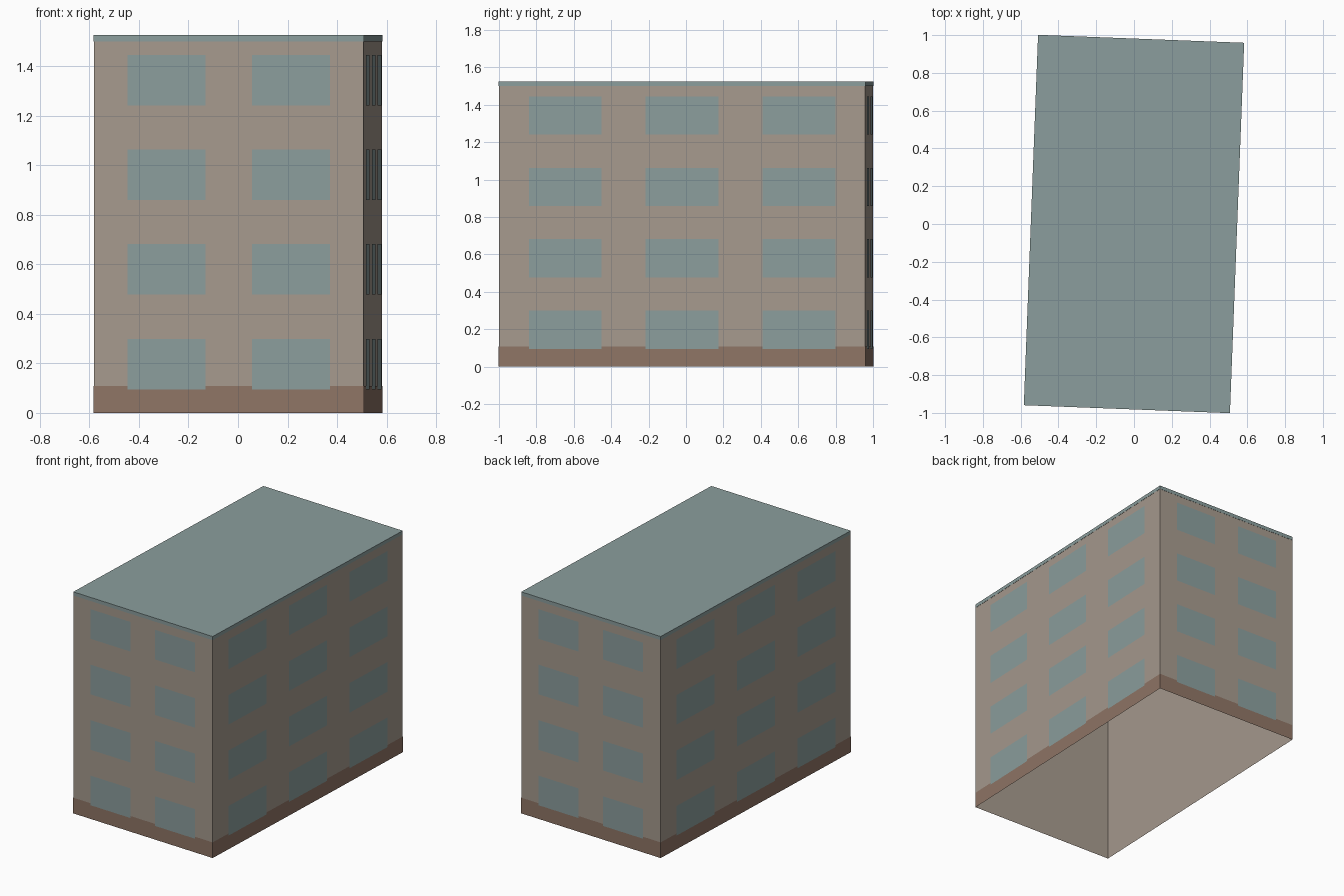
import bpy, bmesh, math
from mathutils import Matrix, Vector

cube = bpy.data.objects.get("Cube")
if cube:
    bpy.data.objects.remove(cube, do_unlink=True)

WIDTH, LENGTH, HEIGHT = 1.09, 1.96, 1.525
TURN = Matrix.Rotation(math.radians(-2.2), 4, "Z")


def material(name, rgb):
    """Flat material from an sRGB 0-255 colour."""
    linear = [((c / 255 + 0.055) / 1.055) ** 2.4 for c in rgb]
    mat = bpy.data.materials.new(name)
    mat.use_nodes = True
    mat.diffuse_color = (*linear, 1)
    bsdf = mat.node_tree.nodes["Principled BSDF"]
    bsdf.inputs["Base Color"].default_value = (*linear, 1)
    bsdf.inputs["Roughness"].default_value = 0.9
    return mat


wall_beige = material("wall beige", (166, 154, 142))
plinth_brown = material("plinth brown", (143, 117, 102))
grey_teal = material("grey teal", (139, 158, 157))


def finish(name, bm, mat):
    bm.transform(TURN)
    mesh = bpy.data.meshes.new(name)
    bm.to_mesh(mesh)
    bm.free()
    mesh.materials.append(mat)
    obj = bpy.data.objects.new(name, mesh)
    bpy.context.collection.objects.link(obj)
    return obj


def shell(name, z0, z1, grow, mat, capped=False):
    """Four outward walls around the plan, open below, optionally capped."""
    bm = bmesh.new()
    x, y = WIDTH / 2 + grow, LENGTH / 2 + grow
    plan = [(-x, -y), (x, -y), (x, y), (-x, y)]
    low = [bm.verts.new((*p, z0)) for p in plan]
    high = [bm.verts.new((*p, z1)) for p in plan]
    for i in range(4):
        j = (i + 1) % 4
        bm.faces.new((low[i], low[j], high[j], high[i]))
    if capped:
        bm.faces.new(high)
    return finish(name, bm, mat)


def windows(name, angle, distance, centres, width, mat):
    """Grid of flat panes on the wall that faces the given direction."""
    bm = bmesh.new()
    spin = Matrix.Rotation(angle, 4, "Z")
    for floor in range(4):
        z0 = 0.095 + floor * 0.382
        for c in centres:
            corners = [(c - width / 2, z0), (c + width / 2, z0),
                       (c + width / 2, z0 + 0.204), (c - width / 2, z0 + 0.204)]
            bm.faces.new([bm.verts.new(spin @ Vector((u, -distance, z)))
                          for u, z in corners])
    return finish(name, bm, mat)


# Building body, base course and roof
shell("walls", 0, 1.5, 0, wall_beige)
shell("plinth", 0, 0.108, 0.0015, plinth_brown)
shell("roof", 1.5, HEIGHT, 0.001, grey_teal, capped=True)

# Windows on all four sides
for i, side in enumerate(("front", "right", "back", "left")):
    if i % 2 == 0:
        layout = (LENGTH / 2 + 0.003, (-0.252, 0.252), 0.315)
    else:
        layout = (WIDTH / 2 + 0.003, (-0.625, 0, 0.625), 0.39)
    # Left and right are the model's own: its left is +x
    label = {"right": "left", "left": "right"}.get(side, side)
    windows(label + "_windows", i * math.pi / 2, *layout, grey_teal)
